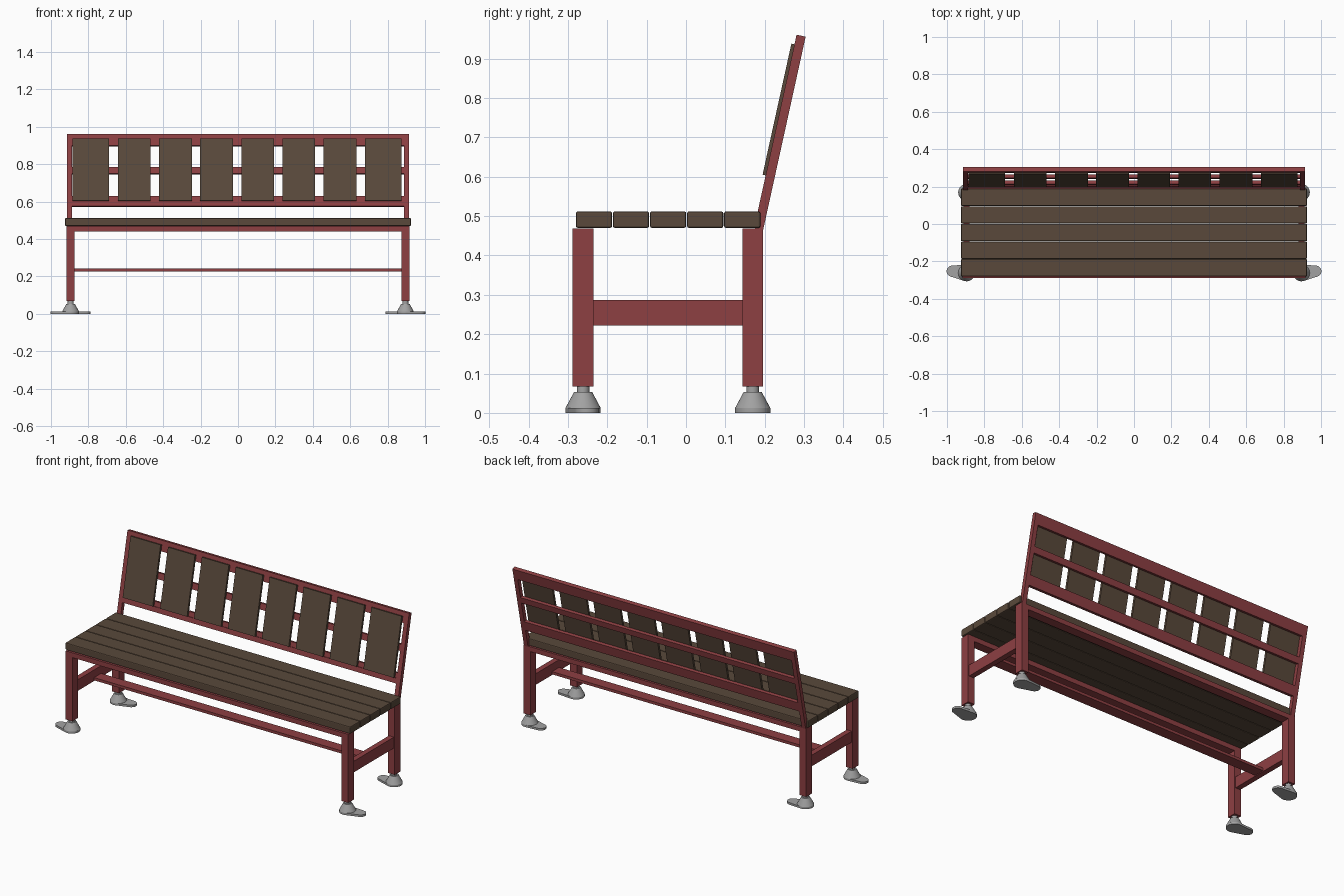
import bpy, bmesh, math
from mathutils import Matrix, Vector

if "Cube" in bpy.data.objects:
    bpy.data.objects.remove(bpy.data.objects["Cube"], do_unlink=True)


def material(name, rgb):
    m = bpy.data.materials.new(name)
    m.use_nodes = True
    m.diffuse_color = (*rgb, 1)
    bsdf = next(n for n in m.node_tree.nodes if n.type == "BSDF_PRINCIPLED")
    bsdf.inputs["Base Color"].default_value = (*rgb, 1)
    return m


RED = material("red_steel", (0.27, 0.05, 0.055))
BROWN = material("brown_wood", (0.10, 0.066, 0.043))
GREY = material("grey_metal", (0.36, 0.36, 0.36))


def finish(name, bm, mat):
    mesh = bpy.data.meshes.new(name)
    bmesh.ops.recalc_face_normals(bm, faces=bm.faces)
    bm.to_mesh(mesh)
    bm.free()
    mesh.materials.append(mat)
    obj = bpy.data.objects.new(name, mesh)
    bpy.context.collection.objects.link(obj)
    return obj


def box(name, xs, ys, zs, mat, bevel=0, frame=Matrix()):
    """Box between limits on each axis, placed in an optional frame."""
    bm = bmesh.new()
    bmesh.ops.create_cube(bm, size=1)
    for v in bm.verts:
        v.co = Vector([(r[0] + r[1]) / 2 + c * (r[1] - r[0])
                       for c, r in zip(v.co, (xs, ys, zs))])
    if bevel:
        bmesh.ops.bevel(bm, geom=bm.edges[:], offset=bevel, segments=2,
                        profile=0.5, affect='EDGES')
    obj = finish(name, bm, mat)
    obj.matrix_world = frame
    return obj


LEG_X, LEG_W = 0.895, 0.022
FRONT_Y, REAR_Y, LEG_D = -0.2615, 0.1695, 0.0265


# Foot: teardrop base plate, cone and stem
def foot(name, x, y, direction):
    bm = bmesh.new()
    outline = []
    for cx, cy, r, start in ((0.077, 0.009, 0.030, -80), (0, 0, 0.045, 80)):
        sweep = 160 if start < 0 else 200
        for i in range(13):
            a = math.radians(start + sweep * i / 12)
            outline.append((cx + r * math.cos(a), cy + r * math.sin(a)))
    face = bm.faces.new([bm.verts.new((px, py, 0)) for px, py in outline])
    top = bmesh.ops.extrude_face_region(bm, geom=[face])["geom"]
    bmesh.ops.translate(bm, vec=(0, 0, 0.012),
                        verts=[g for g in top if isinstance(g, bmesh.types.BMVert)])
    for r1, r2, z1, z2 in ((0.045, 0.023, 0.012, 0.053), (0.016, 0.016, 0.05, 0.07)):
        bmesh.ops.create_cone(bm, cap_ends=True, segments=32, radius1=r1, radius2=r2,
                              depth=z2 - z1, matrix=Matrix.Translation((0, 0, (z1 + z2) / 2)))
    bmesh.ops.scale(bm, vec=(direction, 1, 1), verts=bm.verts)
    obj = finish(name, bm, GREY)
    obj.location = (x, y, 0)
    bpy.ops.object.select_all(action='DESELECT')
    obj.select_set(True)
    bpy.context.view_layer.objects.active = obj
    bpy.ops.object.shade_smooth_by_angle(angle=math.radians(30))


# Legs, feet and side rails
for side, s in (("left", 1), ("right", -1)):
    x = s * LEG_X
    for end, y, out in (("front", FRONT_Y, 1), ("rear", REAR_Y, -1)):
        box(f"{end}_{side}_leg", (x - LEG_W, x + LEG_W), (y - LEG_D, y + LEG_D),
            (0.067, 0.441), RED)
        foot(f"{end}_{side}_foot", x, y, s * out)
    box(f"{side}_side_rail", (x - 0.016, x + 0.016),
        (FRONT_Y + LEG_D, REAR_Y - LEG_D), (0.222, 0.287), RED)

# Seat rails and low stretcher
for end, y in (("front", FRONT_Y), ("rear", REAR_Y)):
    box(f"{end}_seat_rail", (-LEG_X - LEG_W, LEG_X + LEG_W),
        (y - LEG_D, y + LEG_D), (0.441, 0.469), RED)
mid = (FRONT_Y + REAR_Y) / 2
box("stretcher", (-0.88, 0.88), (mid - 0.0325, mid + 0.0325), (0.226, 0.242), RED)

# Seat planks
PITCH = 0.0942
for i in range(5):
    y = -0.28 + i * PITCH
    box(f"seat_plank_{i + 1}", (-0.925, 0.925), (y, y + PITCH - 0.002),
        (0.47, 0.512), BROWN, bevel=0.005)

# Leaning backrest: local origin at the top front edge, z runs up the lean
LEAN = Matrix.Translation((0, 0.281, 0.961)) @ Matrix.Rotation(math.radians(-12.4), 4, 'X')
THICK = 0.0235
for side, s in (("left", 1), ("right", -1)):
    box(f"{side}_back_post", sorted((s * 0.888, s * 0.914)), (0, THICK),
        (-0.503, 0), RED, frame=LEAN)
for name, hi, lo in (("back_top_rail", 0, -0.024), ("back_bottom_rail", -0.366, -0.395)):
    box(name, (-0.888, 0.888), (0, THICK), (lo, hi), RED, frame=LEAN)
for name, hi, lo in (("upper", -0.024, -0.062), ("middle", -0.18, -0.216),
                     ("lower", -0.338, -0.366)):
    box(f"{name}_slat_bar", (-0.888, 0.888), (0.005, THICK), (lo, hi), RED, frame=LEAN)

# Back slats, the outer two a little wider
spans = [(-0.885, -0.69)]
spans += [(-0.642 + 0.22 * i, -0.467 + 0.22 * i) for i in range(6)]
spans += [(0.678, 0.874)]
for i, span in enumerate(spans):
    box(f"back_slat_{i + 1}", span, (-0.008, 0.005), (-0.366, -0.025), BROWN, frame=LEAN)
